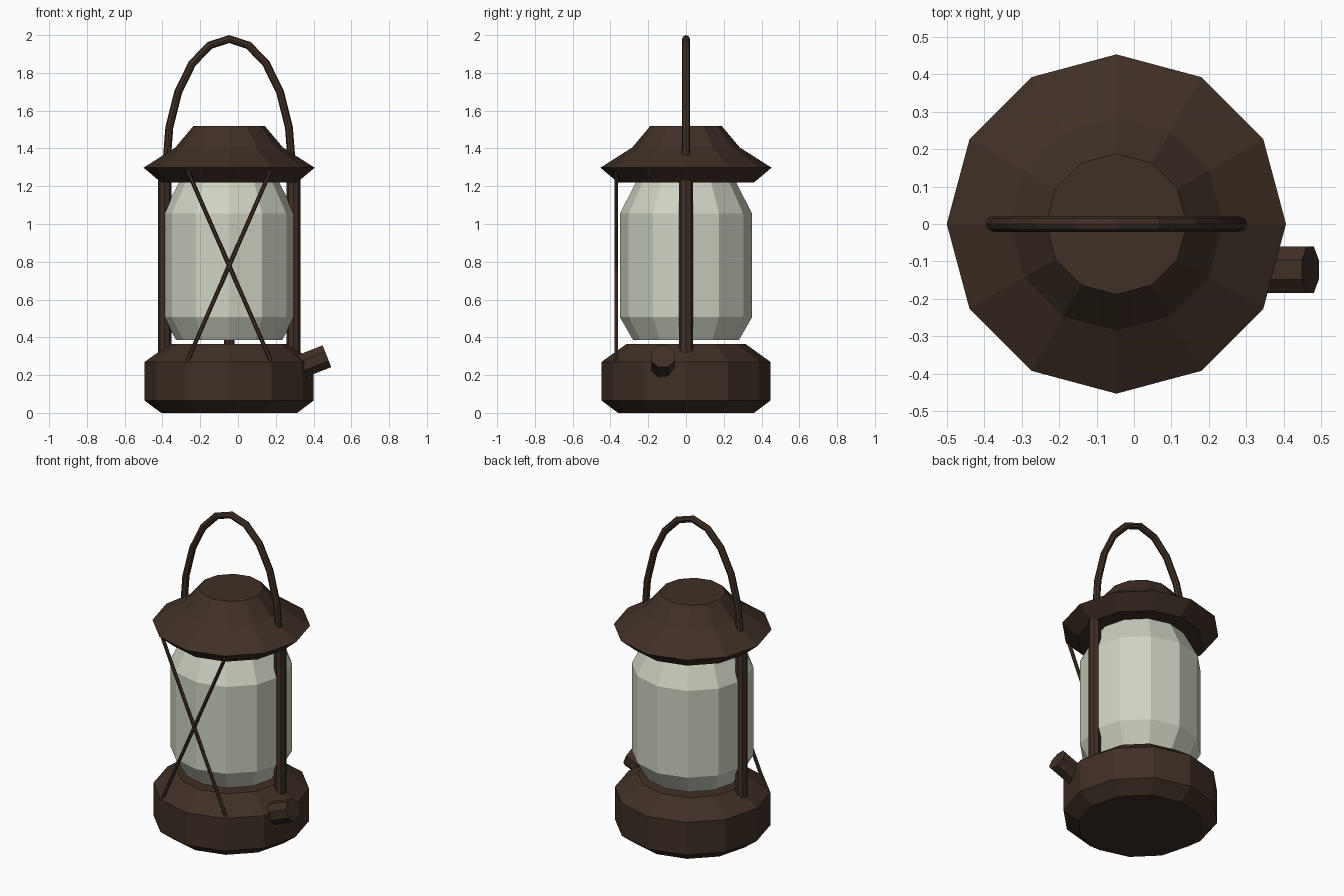
import bpy, bmesh, math
from mathutils import Vector

if "Cube" in bpy.data.objects:
    bpy.data.objects.remove(bpy.data.objects["Cube"])

CX = -0.047  # lantern axis


def material(name, rgb):
    m = bpy.data.materials.new(name)
    m.diffuse_color = (*rgb, 1)
    m.use_nodes = True
    m.node_tree.nodes["Principled BSDF"].inputs["Base Color"].default_value = m.diffuse_color
    return m


BROWN = material("dark_brown_metal", (0.050, 0.029, 0.019))
GLASS = material("pale_glass", (0.62, 0.65, 0.54))


def finish(name, bm, mat):
    bmesh.ops.recalc_face_normals(bm, faces=bm.faces)
    me = bpy.data.meshes.new(name)
    bm.to_mesh(me)
    bm.free()
    me.materials.append(mat)
    ob = bpy.data.objects.new(name, me)
    bpy.context.collection.objects.link(ob)
    return ob


def skin(name, rings, mat):
    """Join rings of points into a capped tube."""
    bm = bmesh.new()
    loops = [[bm.verts.new(p) for p in ring] for ring in rings]
    n = len(loops[0])
    for a, b in zip(loops, loops[1:]):
        for i in range(n):
            j = (i + 1) % n
            bm.faces.new((a[i], a[j], b[j], b[i]))
    bm.faces.new(loops[0])
    bm.faces.new(loops[-1])
    return finish(name, bm, mat)


def lathe(name, profile, mat, sides=12):
    angles = [math.tau * i / sides for i in range(sides)]
    return skin(name, [[(CX + r * math.cos(a), r * math.sin(a), z) for a in angles]
                       for r, z in profile], mat)


def tube(name, path, radius, mat, sides=8, side=Vector((0, 1, 0)), phase=0.0):
    """Sweep a polygon along a path lying square to the 'side' direction."""
    path = [Vector(p) for p in path]
    rings = []
    for i, p in enumerate(path):
        t = (path[min(i + 1, len(path) - 1)] - path[max(i - 1, 0)]).normalized()
        u = t.cross(side).normalized()
        rings.append([p + radius * (u * math.cos(a) + side * math.sin(a))
                      for a in (math.tau * k / sides + phase for k in range(sides))])
    return skin(name, rings, mat)


# Fuel tank base, glass globe, burner stem and roof
lathe("base_tank", [(0.36, 0), (0.447, 0.065), (0.447, 0.27), (0.315, 0.365)], BROWN)
lathe("glass_globe", [(0.28, 0.385), (0.35, 0.507), (0.35, 1.055), (0.255, 1.24)], GLASS)
lathe("burner_stem", [(0.028, 0.35), (0.028, 0.40)], BROWN, 8)
lathe("roof", [(0.36, 1.22), (0.453, 1.298), (0.285, 1.405), (0.188, 1.52)], BROWN)

# Side posts and crossed guard wires on the front
for s, label in ((-1, "left"), (1, "right")):
    x = CX + s * 0.341
    tube(f"{label}_post", [(x, 0, 0.30), (x, 0, 1.25)], 0.036, BROWN)
    tube(f"{label}_guard_wire", [(CX - s * 0.221, -0.37, 0.275),
                                 (CX + s * 0.221, -0.37, 1.285)], 0.011, BROWN, 6)

# Arched carrying handle
arc = [math.pi * i / 10 for i in range(11)]
tube("handle", [(CX + 0.333 * math.cos(a), 0, 1.30 + 0.679 * math.sin(a)) for a in arc],
     0.021, BROWN)

# Tilted filler spout on the right
end = Vector((0.471, -0.122, 0.30))
axis = Vector((0.931, 0, 0.366))
tube("filler_spout", [end - axis * 0.19, end], 0.067, BROWN, 8, phase=math.pi / 8)
